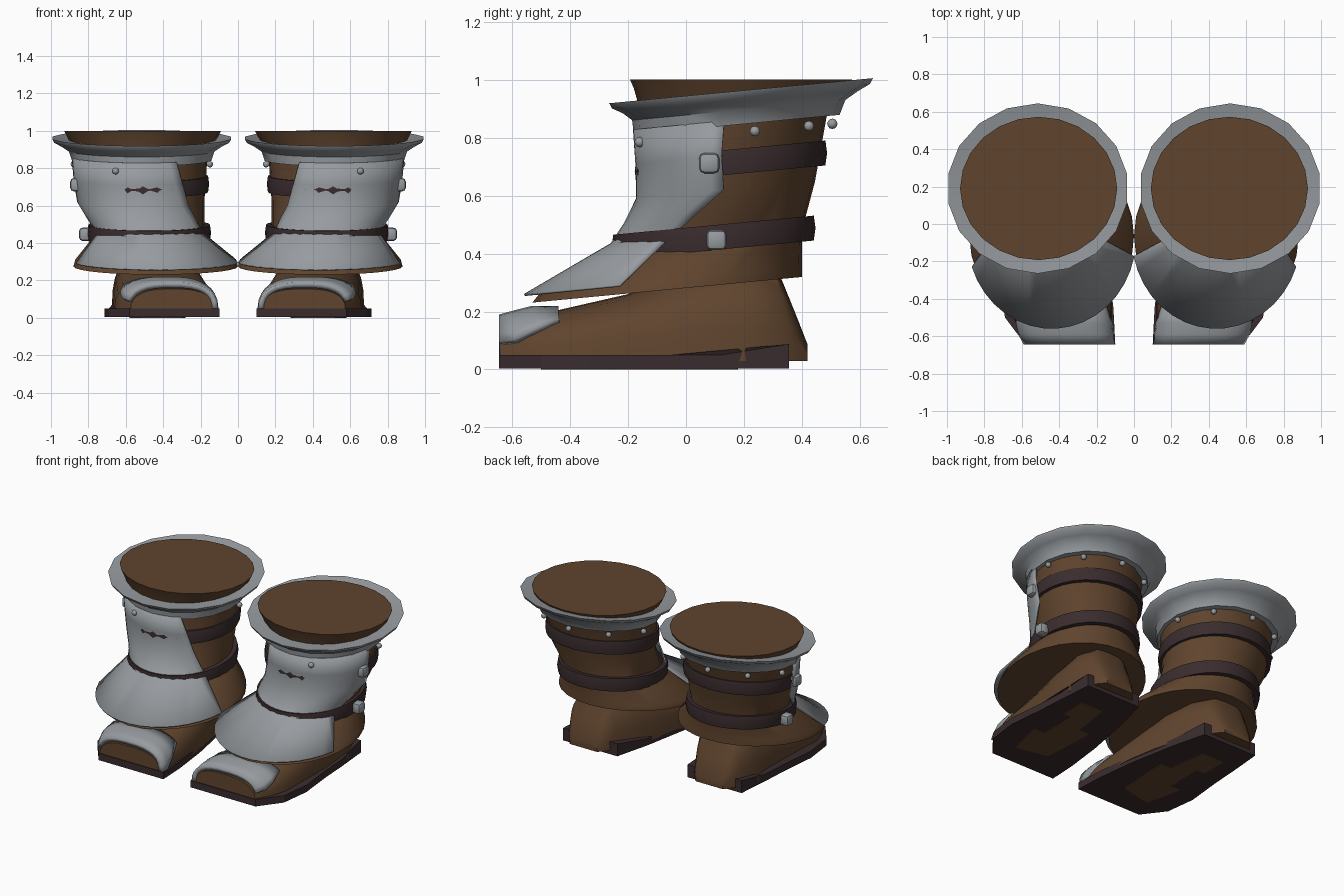
import bpy, bmesh, math
from mathutils import Matrix, Vector

if "Cube" in bpy.data.objects:
    bpy.data.objects.remove(bpy.data.objects["Cube"])

SLOPE = 0.095   # cuff, straps and skirt all rise gently towards the back


def material(name, rgb):
    m = bpy.data.materials.new(name)
    m.diffuse_color = (*rgb, 1)
    m.use_nodes = True
    m.node_tree.nodes["Principled BSDF"].inputs["Base Color"].default_value = m.diffuse_color
    return m


LEATHER = material("brown leather", (0.115, 0.058, 0.027))
STEEL = material("grey steel", (0.31, 0.33, 0.35))
DARK = material("dark strap leather", (0.042, 0.025, 0.027))


def finish(name, bm, mat, thickness=0.0, angle=40):
    """Turn a right-boot part into an object, mirrored for the left boot."""
    bmesh.ops.recalc_face_normals(bm, faces=bm.faces)
    me = bpy.data.meshes.new(name)
    bm.to_mesh(me)
    bm.free()
    me.materials.append(mat)
    ob = bpy.data.objects.new(name, me)
    bpy.context.collection.objects.link(ob)
    bpy.ops.object.select_all(action='DESELECT')
    ob.select_set(True)
    bpy.context.view_layer.objects.active = ob
    bpy.ops.object.shade_smooth_by_angle(angle=math.radians(angle))
    if thickness:
        s = ob.modifiers.new("thickness", 'SOLIDIFY')
        s.thickness = thickness
        s.offset = -1
    mir = ob.modifiers.new("pair", 'MIRROR')
    mir.use_mirror_merge = False
    return ob


def ring_point(ring, deg, slope=SLOPE):
    """Point on a sloped ellipse; 0 degrees is the front, 90 the outer side."""
    cx, cy, rx, ry, z = ring
    a = math.radians(deg)
    y = -ry * math.cos(a)
    return Vector((cx + rx * math.sin(a), cy + y, z + slope * y))


def loft(rows, closed=True, caps=False, wrap=False):
    bm = bmesh.new()
    vs = [[bm.verts.new(p) for p in row] for row in rows]
    n = len(rows[0])
    pairs = list(zip(vs, vs[1:])) + ([(vs[-1], vs[0])] if wrap else [])
    for a, b in pairs:
        for i in range(n if closed else n - 1):
            j = (i + 1) % n
            bm.faces.new((a[i], a[j], b[j], b[i]))
    if caps:
        bm.faces.new(vs[0])
        bm.faces.new(vs[-1])
    return bm


def rings(specs, n):
    return [[ring_point(s, 360 * i / n) for i in range(n)] for s in specs]


# Leather shaft with flared skirt at the bottom
shaft = [(.44, -.065, .44, .465, .275), (.44, -.05, .43, .45, .312),
         (.47, .09, .29, .31, .45), (.505, .15, .325, .295, .62),
         (.515, .16, .35, .325, .84), (.515, .18, .36, .34, .92)]
finish("shaft", loft(rings(shaft, 28), caps=True), LEATHER)

# Level leather filling at the boot opening
lining = [[ring_point(r, 360 * i / 24, 0) for i in range(24)] for r in
          [(.515, .18, .36, .34, .90), (.51, .19, .405, .37, .97),
           (.51, .19, .42, .383, 1.0)]]
finish("boot_opening", loft(lining, caps=True), LEATHER)

# Flared steel cuff
cuff = [(.515, .19, .35, .33, .945), (.515, .19, .485, .455, .962),
        (.515, .19, .475, .445, .943), (.515, .188, .435, .405, .922),
        (.515, .182, .395, .368, .895), (.515, .175, .378, .355, .845),
        (.515, .175, .34, .32, .845)]
finish("cuff", loft(rings(cuff, 18), wrap=True), STEEL)


# Straps around the leg
def strap(name, cx, cy, rx, ry, z):
    prof = [(-.03, -.043), (0, -.043), (.006, 0), (0, .043), (-.03, .043)]
    spec = [(cx, cy, rx + d, ry + d, z + h) for d, h in prof]
    finish(name, loft(rings(spec, 28), wrap=True), DARK)


strap("upper_strap", .51, .155, .35, .326, .716)
strap("lower_strap", .475, .095, .325, .346, .455)

# Steel shin plate with flared lower lip, each row spanning its own arc
plate = [((.515, .155, .375, .338, .86), -30, 86),
         ((.512, .145, .368, .32, .74), -36, 86),
         ((.505, .13, .355, .302, .62), -43, 90),
         ((.485, .105, .33, .32, .535), -54, 76),
         ((.47, .08, .312, .34, .468), -64, 66),
         ((.44, -.07, .452, .49, .307), -78, 71)]
N = 16
rows = [[ring_point(r, a + (b - a) * i / N) for i in range(N + 1)]
        for r, a, b in plate]
bm = loft(rows, closed=False)
bmesh.ops.bisect_plane(bm, geom=bm.verts[:] + bm.edges[:] + bm.faces[:],
                       plane_co=(0.001, 0, 0), plane_no=(-1, 0, 0), clear_outer=True)
finish("shin_plate", bm, STEEL, thickness=.008, angle=30)


# Foot: arched sections from toe to heel
def arch(y, cx, hw, h, t0=0.0, t1=math.pi, n=14, base=.03):
    pts = []
    for i in range(n + 1):
        t = t0 + (t1 - t0) * i / n
        c, s = math.cos(t), max(0, math.sin(t))
        pts.append((cx - hw * math.copysign(abs(c) ** .75, c), y,
                    base + (h - base) * s ** .7))
    return pts


foot = [(-.64, .35, .225, .155), (-.54, .375, .255, .185), (-.44, .39, .272, .205),
        (-.2, .40, .265, .26), (0, .42, .25, .33), (.2, .45, .225, .36),
        (.32, .465, .17, .335), (.375, .465, .14, .20), (.42, .465, .10, .085)]
finish("foot", loft([arch(*s) for s in foot], caps=True), LEATHER)

# Steel toe cap wrapped over the front of the foot
cap = [(-.645, .352, .245, .19, .02, math.pi - .28),
       (-.59, .366, .262, .205, .05, math.pi - .3),
       (-.53, .38, .273, .22, .25, math.pi - .45),
       (-.44, .392, .285, .22, .6, math.pi - .75)]
finish("toe_cap", loft([arch(*s) for s in cap], closed=False), STEEL, thickness=.03)


# Soles: outline extruded upwards, with a raised heel edge
def slab(outline, z0, top):
    lo = [(x, y, z0) for x, y in outline]
    hi = [(x, y, top(y)) for x, y in outline]
    return loft([lo, hi], caps=True)


outline = [(.10, -.645), (.58, -.645), (.69, -.5), (.715, -.3), (.69, -.05),
           (.68, .12), (.66, .355), (.26, .355), (.20, .12), (.14, -.2), (.11, -.45)]
finish("sole", slab(outline, .004, lambda y: .05 + max(0, y - .12) * .16), DARK, angle=20)
patch = [(.30, -.45), (.52, -.50), (.58, -.25), (.50, -.25), (.50, .0),
         (.56, .0), (.56, .18), (.40, .18), (.36, -.08), (.28, -.08)]
finish("sole_patch", slab(patch, 0, lambda y: .005), LEATHER)

# Rivets beneath the cuff
bm = bmesh.new()
for deg in (22, 103, 140, 180, 220, 258):
    p = ring_point((.515, .16, .372, .345, .815), deg)
    bmesh.ops.create_icosphere(bm, subdivisions=2, radius=.018,
                               matrix=Matrix.Translation(p))
finish("rivets", bm, STEEL)

# Chunky strap studs on the outer side
bm = bmesh.new()
for p in ((.862, .08, .712), (.815, .105, .447)):
    bmesh.ops.create_cube(bm, size=.07, matrix=Matrix.Translation(p))
bmesh.ops.bevel(bm, geom=bm.edges[:], offset=.018, segments=2, affect='EDGES', profile=.5)
finish("strap_studs", bm, STEEL)
